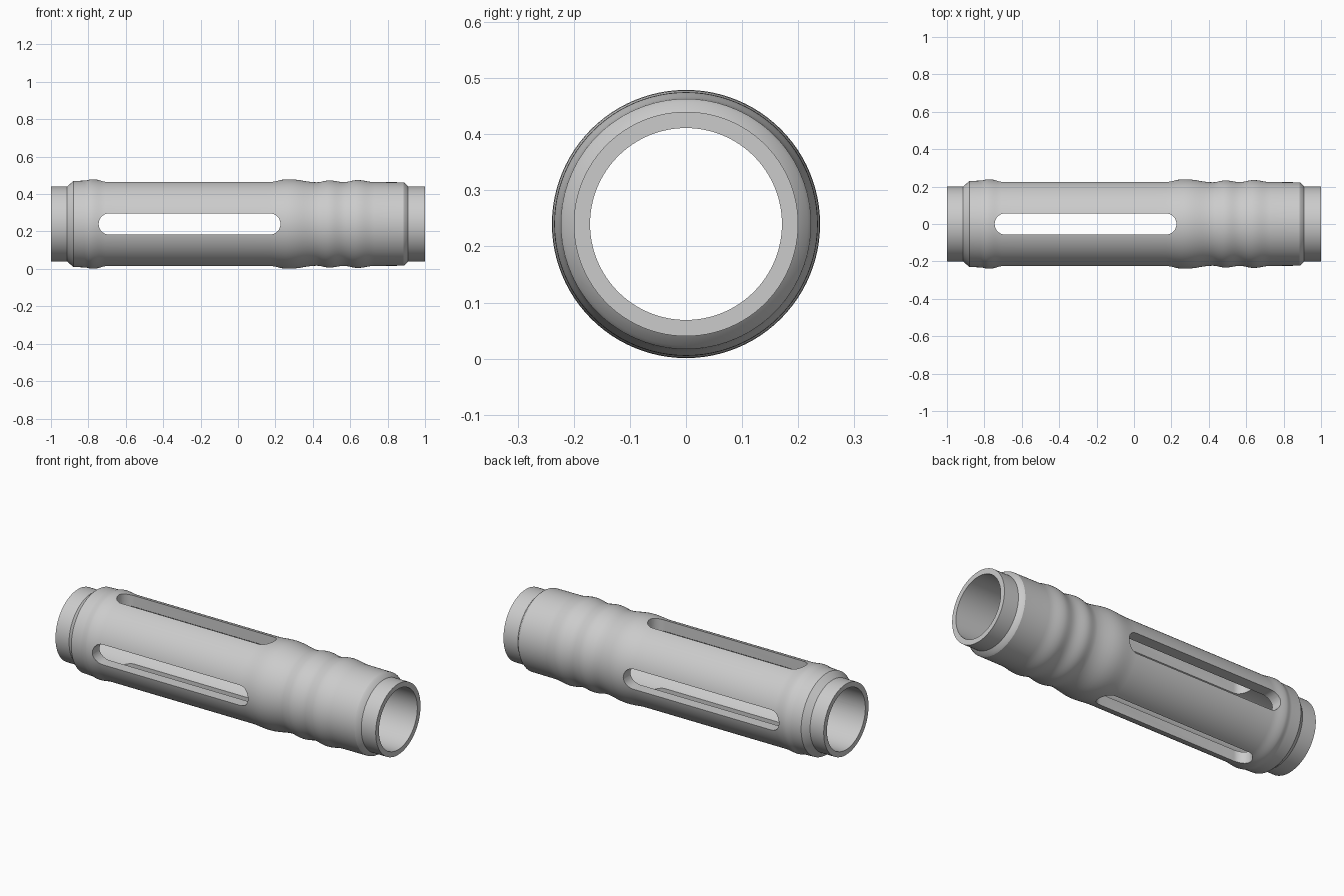
import bpy, bmesh, math
from mathutils import Matrix

default = bpy.data.objects.get("Cube")
if default:
    bpy.data.objects.remove(default, do_unlink=True)

AXIS_Z = 0.24
SEGMENTS = 96

grey = bpy.data.materials.new("plain grey")
grey.use_nodes = True
colour = (0.6, 0.6, 0.6, 1)
grey.diffuse_color = colour
grey.node_tree.nodes["Principled BSDF"].inputs["Base Color"].default_value = colour


def finish(bm, name):
    bmesh.ops.recalc_face_normals(bm, faces=bm.faces)
    mesh = bpy.data.meshes.new(name)
    bm.to_mesh(mesh)
    bm.free()
    obj = bpy.data.objects.new(name, mesh)
    obj.location.z = AXIS_Z
    mesh.materials.append(grey)
    bpy.context.collection.objects.link(obj)
    return obj


def lathe(name, profile):
    """Turn a closed (x, radius) outline around the x axis."""
    bm = bmesh.new()
    rings = []
    for i in range(SEGMENTS):
        a = 2 * math.pi * i / SEGMENTS
        rings.append([bm.verts.new((x, r * math.cos(a), r * math.sin(a))) for x, r in profile])
    n = len(profile)
    for i in range(SEGMENTS):
        here, after = rings[i], rings[(i + 1) % SEGMENTS]
        for j in range(n):
            k = (j + 1) % n
            bm.faces.new((here[j], here[k], after[k], after[j]))
    return finish(bm, name)


def slot_cutter(name, x0, x1, radius, angle):
    """Long round-ended bar that passes through both walls."""
    bm = bmesh.new()
    outline = []
    for centre, start in ((x1 - radius, -90), (x0 + radius, 90)):
        for i in range(17):
            a = math.radians(start + 180 * i / 16)
            outline.append(bm.verts.new((centre + radius * math.cos(a), -0.4, radius * math.sin(a))))
    face = bm.faces.new(outline)
    new = bmesh.ops.extrude_face_region(bm, geom=[face])["geom"]
    bmesh.ops.translate(bm, vec=(0, 0.8, 0), verts=[v for v in new if isinstance(v, bmesh.types.BMVert)])
    bmesh.ops.rotate(bm, verts=bm.verts, matrix=Matrix.Rotation(angle, 3, 'X'))
    return finish(bm, name)


def wave(x0, x1, r0, r1, steps=6):
    """Smooth cosine blend between two radii."""
    return [(x0 + (x1 - x0) * i / steps, r0 + (r1 - r0) * (1 - math.cos(math.pi * i / steps)) / 2)
            for i in range(steps)]


# Outer outline: rear collar, body, ribbed grip, front collar
outer = [(-1, 0.2), (-0.915, 0.2), (-0.88, 0.23)]
knots = [(-0.82, 0.232), (-0.78, 0.239), (-0.71, 0.232), (0.17, 0.232), (0.28, 0.239),
         (0.42, 0.223), (0.49, 0.233), (0.565, 0.224), (0.64, 0.235), (0.73, 0.224)]
for (xa, ra), (xb, rb) in zip(knots, knots[1:]):
    outer += wave(xa, xb, ra, rb)
outer += [knots[-1], (0.885, 0.223), (0.895, 0.217), (0.91, 0.2), (1, 0.2)]
bore = [(1, 0.171), (-1, 0.171)]
tube = lathe("slotted_tube", outer + bore)

# Four slots from two crossing cutters
for label, angle in (("side", 0), ("vertical", math.pi / 2)):
    cutter = slot_cutter(label + "_slot_cutter", -0.745, 0.227, 0.057, angle)
    cutter.hide_render = True
    cut = tube.modifiers.new(label + " slots", 'BOOLEAN')
    cut.operation, cut.solver, cut.object = 'DIFFERENCE', 'EXACT', cutter
    bpy.context.view_layer.objects.active = tube
    bpy.context.view_layer.update()
    bpy.ops.object.modifier_apply(modifier=cut.name)
    bpy.data.objects.remove(cutter, do_unlink=True)

bpy.ops.object.select_all(action='DESELECT')
tube.select_set(True)
bpy.context.view_layer.objects.active = tube
bpy.ops.object.shade_smooth_by_angle(angle=math.radians(30))
